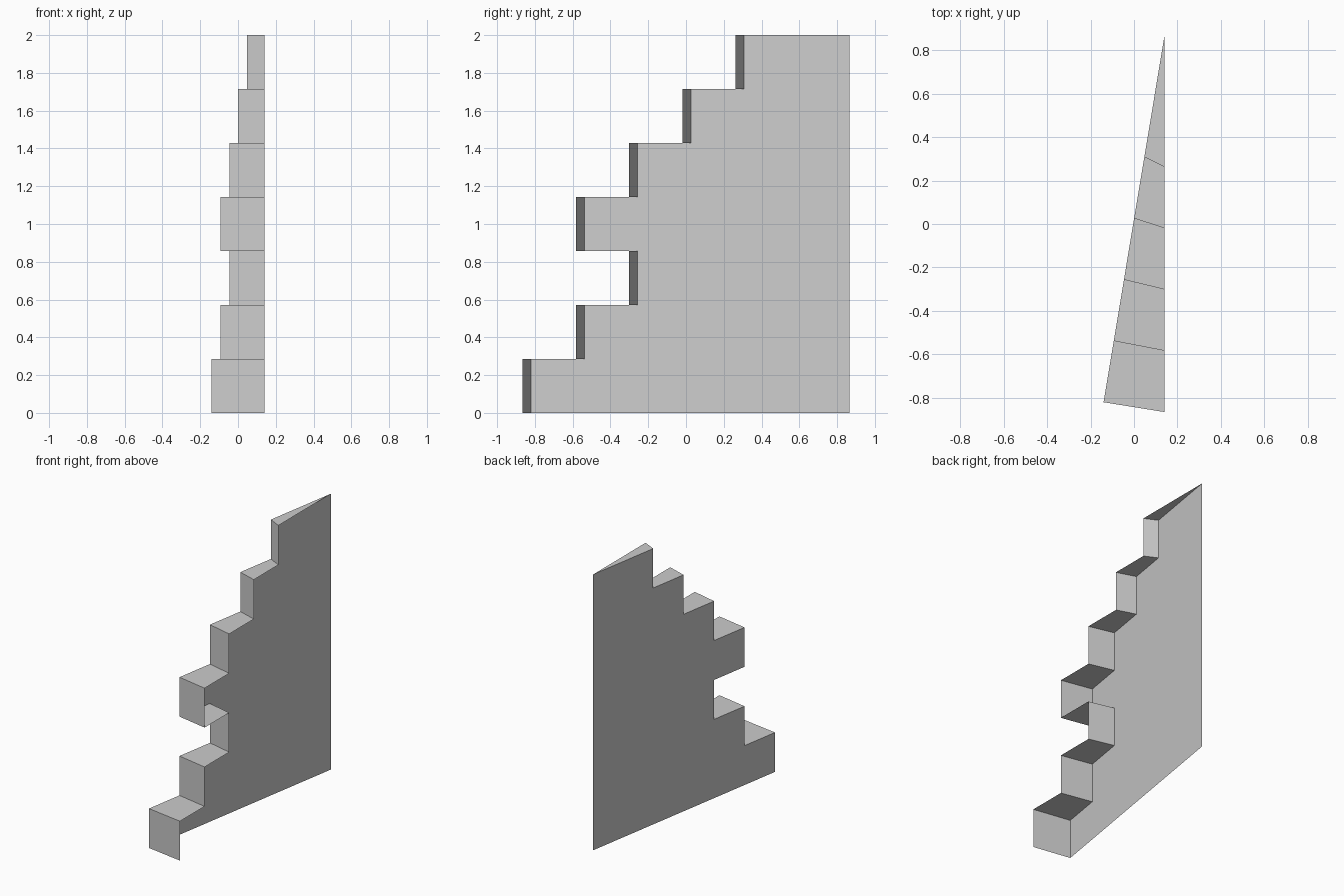
import bpy, bmesh

cube = bpy.data.objects.get("Cube")
if cube:
    bpy.data.objects.remove(cube)

# Plain grey material
grey = bpy.data.materials.new("light_grey")
grey.use_nodes = True
colour = (0.6, 0.6, 0.6, 1)
grey.diffuse_color = colour
grey.node_tree.nodes["Principled BSDF"].inputs["Base Color"].default_value = colour

SIDE = 0.14          # x of the open side
BACK = 0.865         # y of the sharp back edge
START = -0.82        # y where the slanted wall meets the lowest riser
SKEW = 0.045         # how far each riser runs forward towards the open side
STEP = 0.282         # depth of one step
RISE = 2 / 7         # height of one level
SETBACKS = [0, 1, 2, 1, 2, 3, 4]   # steps back from the front, per level


def edge_points(setback, z):
    """Wall-side and open-side ends of a riser's horizontal edge."""
    y = START + setback * STEP
    x = -SIDE + 2 * SIDE * (y - START) / (BACK - START)
    return (x, y, z), (SIDE, y - SKEW, z)


def build(name, polygons):
    """Make an open sheet object from a list of polygons."""
    bm = bmesh.new()
    for points in polygons:
        bm.faces.new([bm.verts.new(p) for p in points])
    bmesh.ops.remove_doubles(bm, verts=bm.verts, dist=0.0005)
    mesh = bpy.data.meshes.new(name)
    bm.to_mesh(mesh)
    bm.free()
    mesh.materials.append(grey)
    obj = bpy.data.objects.new(name, mesh)
    bpy.context.collection.objects.link(obj)
    return obj


risers, ledges, outline = [], [], []
for level, setback in enumerate(SETBACKS):
    low_in, low_out = edge_points(setback, level * RISE)
    top_in, top_out = edge_points(setback, (level + 1) * RISE)
    risers.append([low_in, low_out, top_out, top_in])
    outline += [low_in, top_in]
    if level + 1 < len(SETBACKS):
        # Tread, or underside where the next level overhangs
        next_in, next_out = edge_points(SETBACKS[level + 1], (level + 1) * RISE)
        ledges.append([top_in, top_out, next_out, next_in])
    else:
        ledges.append([top_in, top_out, (SIDE, BACK, top_in[2])])

# Slanted wall follows the stepped outline to the back edge
outline += [(SIDE, BACK, 2), (SIDE, BACK, 0)]

build("risers", risers)
build("treads", ledges)
build("slanted_wall", [outline])
